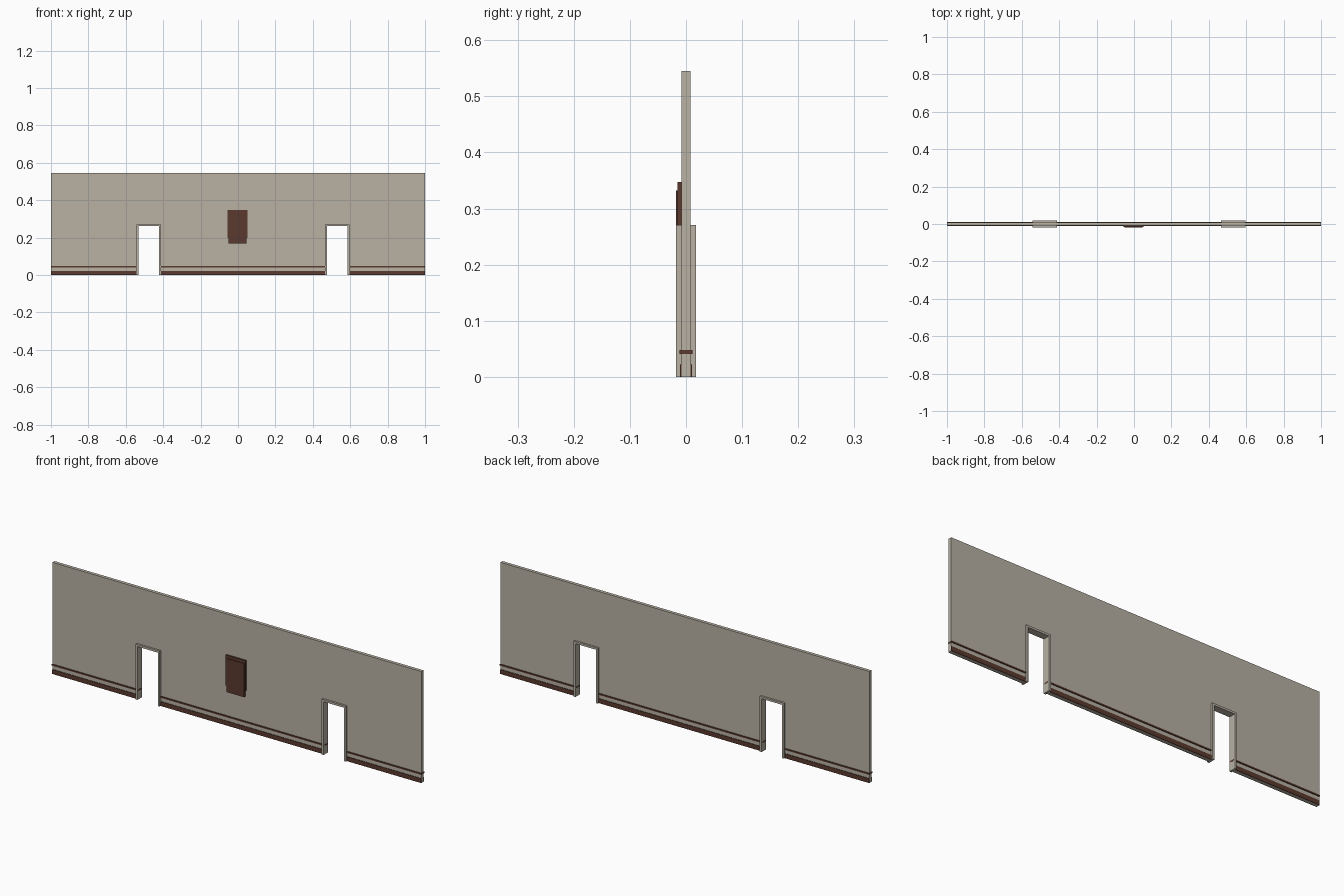
import bpy, bmesh

if "Cube" in bpy.data.objects:
    bpy.data.objects.remove(bpy.data.objects["Cube"])

def material(name, rgb):
    m = bpy.data.materials.new(name)
    m.diffuse_color = (*rgb, 1)
    m.use_nodes = True
    m.node_tree.nodes["Principled BSDF"].inputs["Base Color"].default_value = m.diffuse_color
    return m

PLASTER = material("warm grey plaster", (0.48, 0.44, 0.37))
WOOD = material("dark brown wood", (0.10, 0.042, 0.027))

def prism(name, outline, y0, y1, mat):
    """Extrude an x-z outline from y0 to y1."""
    bm = bmesh.new()
    face = bm.faces.new([bm.verts.new((x, y0, z)) for x, z in outline])
    ext = bmesh.ops.extrude_face_region(bm, geom=[face])
    moved = [v for v in ext["geom"] if isinstance(v, bmesh.types.BMVert)]
    bmesh.ops.translate(bm, verts=moved, vec=(0, y1 - y0, 0))
    bmesh.ops.recalc_face_normals(bm, faces=bm.faces)
    mesh = bpy.data.meshes.new(name)
    bm.to_mesh(mesh)
    bm.free()
    mesh.materials.append(mat)
    obj = bpy.data.objects.new(name, mesh)
    bpy.context.collection.objects.link(obj)
    return obj

def box(name, x0, x1, y0, y1, z0, z1, mat):
    return prism(name, [(x0, z0), (x1, z0), (x1, z1), (x0, z1)], y0, y1, mat)

DOORS = (-0.477, 0.531)      # door centres
OUT, INN = 0.0655, 0.0555    # half widths of frame and opening
TOP, HEAD = 0.271, 0.261     # heights of frame and opening
WALL_H, END = 0.545, 0.999

# Wall with two doorways notched out of its lower edge
outline = [(-END, 0)]
for c in DOORS:
    a, b = c - INN - 0.005, c + INN + 0.005
    outline += [(a, 0), (a, HEAD + 0.005), (b, HEAD + 0.005), (b, 0)]
outline += [(END, 0), (END, WALL_H), (-END, WALL_H)]
prism("wall", outline, -0.008, 0.008, PLASTER)

# Door frames, each one upside-down U
for c in DOORS:
    prism("door_frame", [(c - OUT, 0), (c - INN, 0), (c - INN, HEAD), (c + INN, HEAD),
                         (c + INN, 0), (c + OUT, 0), (c + OUT, TOP), (c - OUT, TOP)],
          -0.0175, 0.0175, PLASTER)

# Rails and skirting boards between the doorways
edges = [-1.0] + [c + s for c in DOORS for s in (-INN, INN)] + [1.0]
for x0, x1 in zip(edges[::2], edges[1::2]):
    # rail runs through the wall and shows on the door jambs
    r0 = x0 if x0 == -1 else x0 - 0.0005
    r1 = x1 if x1 == 1 else x1 + 0.0005
    box("rail", r0, r1, -0.012, 0.012, 0.041, 0.048, WOOD)
    # skirting stops inside the frames
    s0 = -END if x0 == -1 else x0 + 0.005
    s1 = END if x1 == 1 else x1 - 0.005
    for side in (-1, 1):
        box("skirting", s0, s1, side * 0.0075, side * 0.0105, 0, 0.022, WOOD)

# Wall plaque: back board and a lower front plate
box("plaque_board", -0.056, 0.051, -0.015, -0.0075, 0.198, 0.347, WOOD)
box("plaque_plate", -0.050, 0.046, -0.018, -0.0075, 0.168, 0.332, WOOD)
